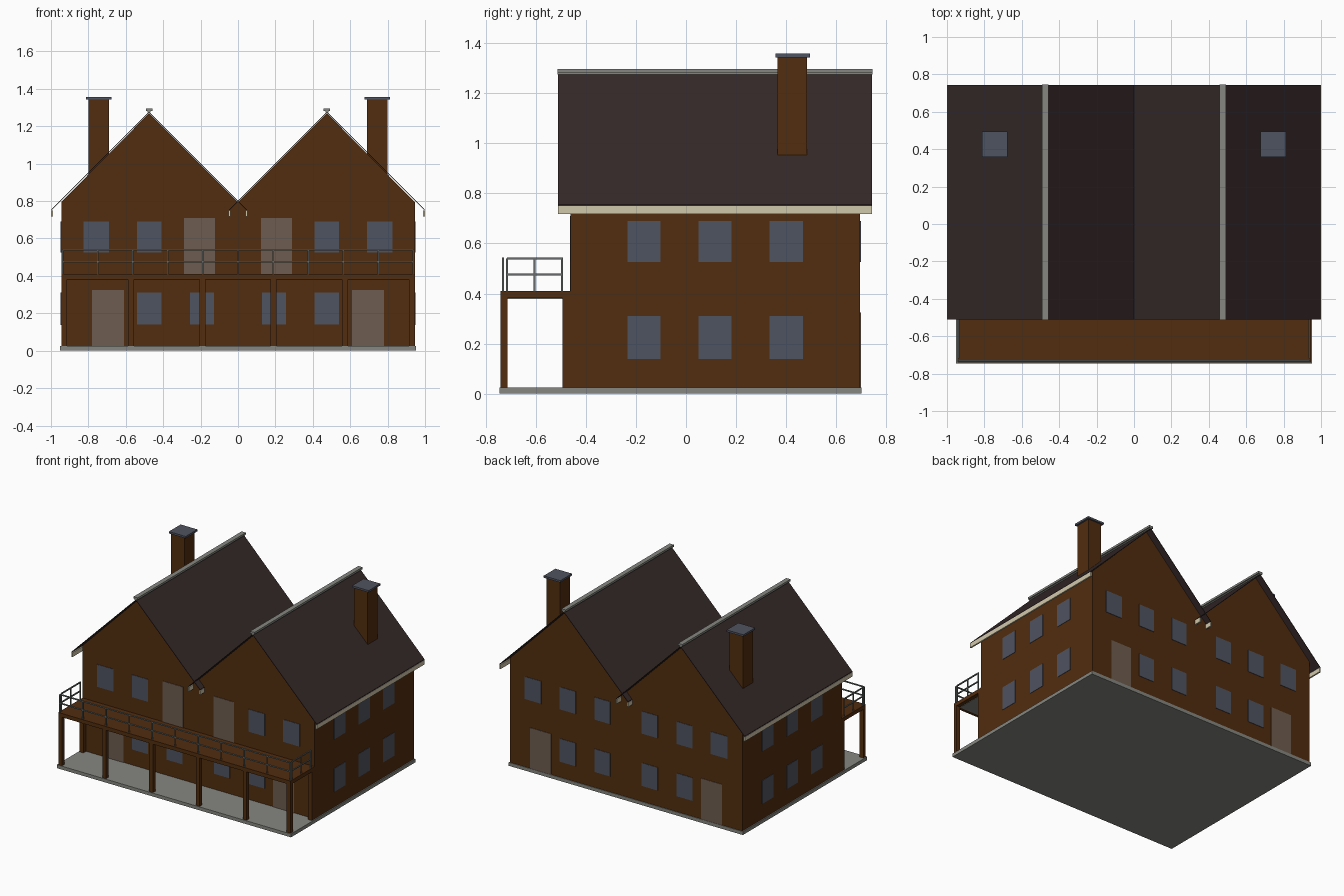
import bpy

if "Cube" in bpy.data.objects:
    bpy.data.objects.remove(bpy.data.objects["Cube"], do_unlink=True)


def material(name, r, g, b):
    m = bpy.data.materials.new(name)
    m.use_nodes = True
    m.diffuse_color = (r, g, b, 1)
    m.node_tree.nodes["Principled BSDF"].inputs["Base Color"].default_value = (r, g, b, 1)
    return m


WOOD = material("brown timber", 0.083, 0.026, 0.0045)
ROOF = material("dark roof tile", 0.036, 0.022, 0.022)
STONE = material("grey stone", 0.24, 0.24, 0.22)
CREAM = material("cream gutter", 0.64, 0.58, 0.41)
GLASS = material("slate glass", 0.078, 0.087, 0.115)
DOOR = material("taupe door", 0.155, 0.108, 0.08)
METAL = material("railing metal", 0.14, 0.15, 0.15)


def mesh(name, verts, faces, mat):
    me = bpy.data.meshes.new(name)
    me.from_pydata(verts, [], faces)
    me.materials.append(mat)
    ob = bpy.data.objects.new(name, me)
    bpy.context.collection.objects.link(ob)
    return ob


def extrude(name, profile, y0, y1, mat):
    """Extrude an anticlockwise x-z outline along y."""
    n = len(profile)
    verts = [(x, y, z) for y in (y0, y1) for x, z in profile]
    faces = [tuple(range(n)), tuple(reversed(range(n, 2 * n)))]
    faces += [(i, i + n, (i + 1) % n + n, (i + 1) % n) for i in range(n)]
    return mesh(name, verts, faces, mat)


def box(name, x0, x1, y0, y1, z0, z1, mat):
    x0, x1 = sorted((x0, x1))
    return extrude(name, [(x0, z0), (x1, z0), (x1, z1), (x0, z1)], y0, y1, mat)


# Main dimensions
WALL_X, FRONT, BACK = 0.945, -0.46, 0.695
GROUND, EAVE, PEAK, MID = 0.025, 0.795, 1.27, 0.475
DECK, PORCH = 0.41, -0.74
ROOF_Y = (-0.51, 0.743)
T = 0.003

# Foundation and twin-gabled walls
box("foundation", -0.953, 0.953, -0.745, 0.7, 0, GROUND, STONE)
extrude("walls", [(-WALL_X, GROUND), (WALL_X, GROUND), (WALL_X, EAVE), (MID, PEAK),
                  (0, EAVE), (-MID, PEAK), (-WALL_X, EAVE)], FRONT, BACK, WOOD)

for s, side in ((1, "left"), (-1, "right")):
    # Thin gabled roof with its ridge and gutters
    c, w, drop, top = s * MID, 0.523, 0.523, PEAK + 0.008
    extrude(side + "_roof", [(c - w, top - drop - 0.006), (c, top - 0.006), (c + w, top - drop - 0.006),
                             (c + w, top - drop), (c, top), (c - w, top - drop)], *ROOF_Y, ROOF)
    box(side + "_ridge_cap", c - 0.017, c + 0.017, -0.512, 0.745, 1.281, 1.296, STONE)
    box(side + "_ridge_stem", c - 0.008, c + 0.008, -0.512, 0.745, 1.274, 1.281, STONE)
    box(side + "_outer_gutter", s * 0.989, s, *ROOF_Y, 0.718, 0.75, CREAM)
    box(side + "_inner_gutter", s * -0.051, s * -0.04, *ROOF_Y, 0.718, 0.75, CREAM)

    # Chimney
    box(side + "_chimney", s * 0.69, s * 0.80, 0.366, 0.482, 0.9, 1.345, WOOD)
    box(side + "_chimney_cap", s * 0.677, s * 0.813, 0.358, 0.494, 1.343, 1.357, GLASS)

    # Front and back windows and doors
    for wall, y in (("front", FRONT), ("back", BACK)):
        tag = side + "_" + wall

        def panel(name, x0, x1, z0, z1, mat):
            box(tag + name, s * x0, s * x1, y - T, y + T, z0, z1, mat)

        for a, b in ((0.69, 0.825), (0.41, 0.54)):
            panel("_upper_window", a, b, 0.525, 0.69, GLASS)
        for a, b in ((0.41, 0.54), (0.128, 0.257)):
            panel("_lower_window", a, b, 0.14, 0.31, GLASS)
        panel("_lower_door", 0.61, 0.78, GROUND, 0.325, DOOR)
        if wall == "front":
            panel("_balcony_door", 0.123, 0.29, DECK, 0.71, DOOR)
        else:
            panel("_upper_window", 0.128, 0.257, 0.525, 0.69, GLASS)

    # Side windows
    for y in (-0.234, 0.05, 0.334):
        for z0, z1 in ((0.525, 0.69), (0.138, 0.31)):
            box(side + "_side_window", s * (WALL_X - T), s * (WALL_X + T), y, y + 0.132, z0, z1, GLASS)

    # Porch posts
    for x in (0.93, 0.572, 0.19):
        box(side + "_porch_post", s * x - 0.015, s * x + 0.015, PORCH, PORCH + 0.028, GROUND, 0.382, WOOD)
    box(side + "_wall_post", s * 0.915, s * WALL_X, -0.492, FRONT, GROUND, 0.382, WOOD)

    # Side railing
    rx = s * 0.938
    for y in (-0.715, -0.605, -0.495):
        box(side + "_railing_post", rx - 0.004, rx + 0.004, y - 0.004, y + 0.004, DECK, 0.54, METAL)
    for z in (0.476, 0.54):
        box(side + "_side_rail", rx - 0.004, rx + 0.004, -0.715, -0.491, z - 0.004, z + 0.004, METAL)

# Balcony deck with stone-coloured underside
box("balcony_deck", -WALL_X, WALL_X, PORCH, FRONT, 0.382, DECK, WOOD)
box("deck_underside", -0.915, 0.915, PORCH + 0.028, FRONT, 0.379, 0.383, STONE)

# Front railing
for i in range(11):
    x = -0.938 + i * 0.1876
    box("front_railing_post", x - 0.004, x + 0.004, -0.734, -0.726, DECK, 0.54, METAL)
for z in (0.476, 0.54):
    box("front_rail", -0.938, 0.938, -0.734, -0.726, z - 0.004, z + 0.004, METAL)
